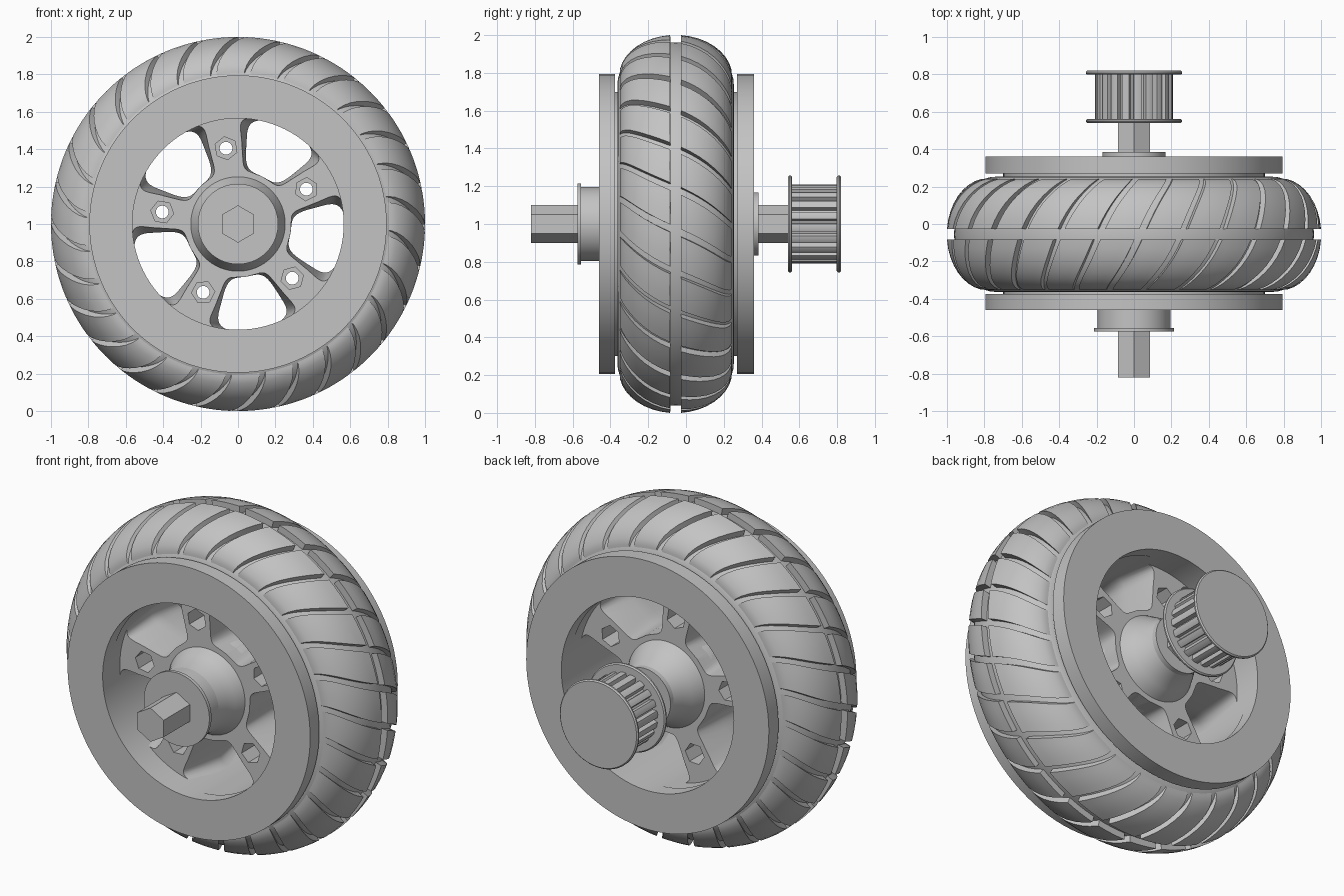
import bpy, bmesh, math
from math import sin, cos, pi, radians, sqrt

if "Cube" in bpy.data.objects:
    bpy.data.objects.remove(bpy.data.objects["Cube"], do_unlink=True)

MID = -0.055            # centre plane of the tyre
TREADS = 28
SPOKE_ANGLES = [radians(-9 + 72 * i) for i in range(5)]

grey = bpy.data.materials.new("plain_grey")
grey.use_nodes = True
grey.diffuse_color = (0.55, 0.55, 0.55, 1)
grey.node_tree.nodes["Principled BSDF"].inputs["Base Color"].default_value = grey.diffuse_color


def polar(a, r, y):
    """Point around the axle; angle runs from the top towards +x."""
    return (r * sin(a), y, 1 + r * cos(a))


def finish(bm, name):
    bmesh.ops.remove_doubles(bm, verts=bm.verts, dist=1e-5)
    bmesh.ops.recalc_face_normals(bm, faces=bm.faces)
    mesh = bpy.data.meshes.new(name)
    bm.to_mesh(mesh)
    bm.free()
    mesh.materials.append(grey)
    ob = bpy.data.objects.new(name, mesh)
    bpy.context.collection.objects.link(ob)
    smooth(ob)
    return ob


def smooth(ob):
    bpy.ops.object.select_all(action='DESELECT')
    ob.select_set(True)
    bpy.context.view_layer.objects.active = ob
    bpy.ops.object.shade_smooth_by_angle(angle=radians(32))


def bridge(bm, a, b):
    for i in range(len(a)):
        j = (i + 1) % len(a)
        bm.faces.new((a[i], a[j], b[j], b[i]))


def loft(bm, rings):
    """Closed solid through a row of matching outlines."""
    rows = [[bm.verts.new(p) for p in ring] for ring in rings]
    for a, b in zip(rows, rows[1:]):
        bridge(bm, a, b)
    bm.faces.new(rows[0])
    bm.faces.new(rows[-1])


def lathe(name, profile, steps=96):
    """Turn a closed (radius, y) profile around the axle."""
    bm = bmesh.new()
    rows = [[bm.verts.new(polar(2 * pi * i / steps, r, y)) for r, y in profile]
            for i in range(steps)]
    for i in range(steps):
        bridge(bm, rows[i], rows[(i + 1) % steps])
    return finish(bm, name)


def ring(name, r0, r1, y0, y1, bevel=0.0):
    return lathe(name, [(r0, y0), (r1 - bevel, y0), (r1, y0 + bevel),
                        (r1, y1 - bevel), (r1 - bevel, y1), (r0, y1)]
                 if bevel else [(r0, y0), (r1, y0), (r1, y1), (r0, y1)])


def circle(cx_angle, cr, rad, n, y):
    """Regular polygon centred on a spoke."""
    x, _, z = polar(cx_angle, cr, 0)
    return [(x + rad * sin(cx_angle + 2 * pi * i / n), y,
             z + rad * cos(cx_angle + 2 * pi * i / n)) for i in range(n)]


# Tyre carcass
arc = [-0.5 * pi + pi * i / 24 for i in range(25)]
lathe("tyre_carcass", [(0.66, MID - 0.3)] +
      [(0.74 + 0.222 * cos(t), MID + 0.308 * sin(t)) for t in arc] +
      [(0.66, MID + 0.3)], 128)


# Tread blocks: two rows of swept lugs with a groove between the rows
def tread_row(name, side):
    bm = bmesh.new()
    t0, t1, ns, na = 0.095, 1.4, 9, 4
    pitch = 2 * pi / TREADS
    for k in range(TREADS):
        rings = []
        for i in range(ns):
            t = t0 + (t1 - t0) * i / (ns - 1)
            s = side * 0.3 * sin(t)
            sweep = 0.45 * s + 2.5 * s ** 3 + (k + 0.25) * pitch
            angles = [sweep + 0.82 * pitch * j / na for j in range(na + 1)]
            top = [polar(a, 0.78 + 0.221 * cos(t), MID + s) for a in angles]
            low = [polar(a, 0.7 + 0.22 * cos(t), MID + s * 0.97) for a in reversed(angles)]
            rings.append(top + low)
        loft(bm, rings)
    finish(bm, name)


tread_row("front_tread_blocks", -1)
tread_row("back_tread_blocks", 1)

# Rim and side plates
ring("rim", 0.568, 0.7, -0.376, 0.272)
ring("front_side_plate", 0.565, 0.795, -0.46, -0.375)
ring("back_side_plate", 0.565, 0.795, 0.27, 0.36)

# Spoke web, with windows and nut pockets cut out of it
web = ring("spoke_web", 0.15, 0.6, MID - 0.24, MID + 0.24)


def window(centre, y, inner, outer, power):
    """Rounded opening between two spokes; half angles given at both radii."""
    pts = []
    for i in range(40):
        c, s = cos(2 * pi * i / 40), sin(2 * pi * i / 40)
        u = math.copysign(abs(c) ** power, c)
        v = 0.5 + 0.5 * math.copysign(abs(s) ** power, s)
        half = radians(inner + (outer - inner) * v)
        pts.append(polar(centre + half * u, 0.285 + 0.29 * v, y))
    return pts


windows, pockets, holes = bmesh.new(), bmesh.new(), bmesh.new()
for a in SPOKE_ANGLES:
    c = a + radians(36)
    loft(windows, [window(c, MID - 0.26, 22, 27, 0.3), window(c, MID - 0.04, 20, 22, 0.5),
                   window(c, MID + 0.04, 20, 22, 0.5), window(c, MID + 0.26, 22, 27, 0.3)])
    for side in (-1, 1):
        loft(pockets, [circle(a, 0.41, 0.062, 6, MID + side * d) for d in (0.1, 0.3)])
    loft(holes, [circle(a, 0.41, 0.034, 24, MID + d) for d in (-0.3, 0.3)])

for bm, name in ((windows, "window_cutter"), (pockets, "pocket_cutter"), (holes, "hole_cutter")):
    cutter = finish(bm, name)
    cutter.hide_render = True
    mod = web.modifiers.new(name, 'BOOLEAN')
    mod.operation, mod.solver, mod.object = 'DIFFERENCE', 'EXACT', cutter
    bpy.context.view_layer.objects.active = web
    bpy.ops.object.modifier_apply(modifier=mod.name)
    bpy.data.objects.remove(cutter, do_unlink=True)
smooth(web)

# Hub flaring from the axle out to the spokes
lathe("hub", [(0.08, -0.46), (0.195, -0.46), (0.205, -0.4), (0.225, -0.35), (0.255, -0.29),
              (0.285, -0.2), (0.285, 0.09), (0.255, 0.18), (0.215, 0.25), (0.185, 0.3),
              (0.165, 0.36), (0.08, 0.36)])

# Bearings
ring("front_bearing", 0.08, 0.195, -0.56, -0.455)
ring("front_bearing_flange", 0.08, 0.215, -0.575, -0.555)
ring("back_bearing_flange", 0.08, 0.168, 0.355, 0.385)

# Hexagonal axle
bm = bmesh.new()
loft(bm, [circle(0, 0, 0.1, 6, y) for y in (-0.82, 0.81)])
finish(bm, "hex_axle")

# Toothed belt pulley
TEETH = 20
bm = bmesh.new()
step = 2 * pi / TEETH
shape = ((0.0, 0.207), (0.3, 0.21), (0.6, 0.207), (0.7, 0.178), (0.9, 0.178))
loft(bm, [[polar((k + f) * step, r, y) for k in range(TEETH) for f, r in shape]
          for y in (0.55, 0.81)])
finish(bm, "pulley_teeth")
ring("pulley_inner_flange", 0.0, 0.257, 0.54, 0.562, 0.007)
ring("pulley_outer_flange", 0.0, 0.257, 0.798, 0.82, 0.007)
